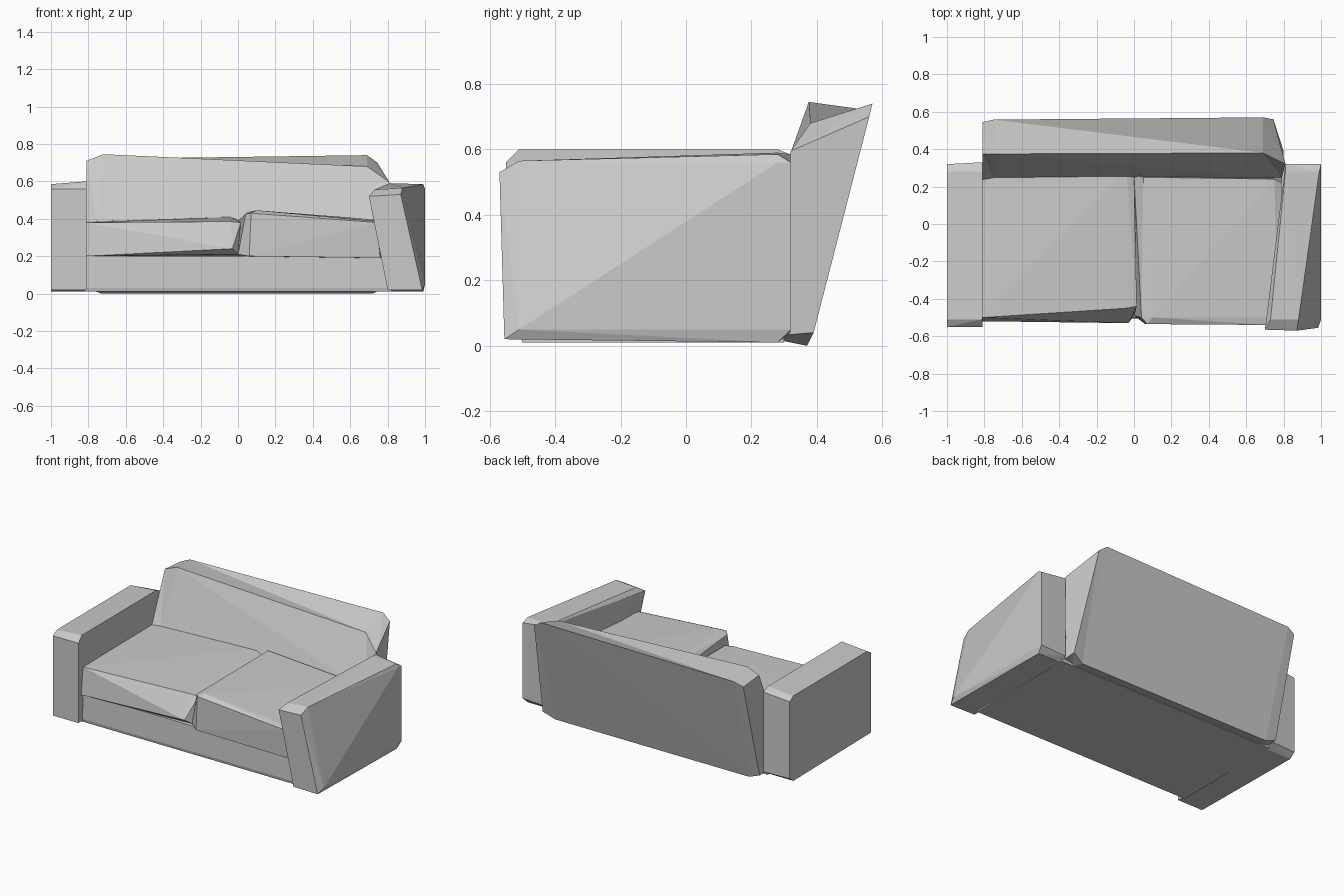
import bpy, bmesh


def finish(name, bm):
    bmesh.ops.recalc_face_normals(bm, faces=bm.faces)
    mesh = bpy.data.meshes.new(name)
    bm.to_mesh(mesh)
    bm.free()
    obj = bpy.data.objects.new(name, mesh)
    bpy.context.collection.objects.link(obj)
    return obj


def hull(name, points):
    """Faceted solid wrapped around a few corner points."""
    bm = bmesh.new()
    verts = [bm.verts.new(p) for p in points]
    res = bmesh.ops.convex_hull(bm, input=verts)
    loose = set(res["geom_interior"] + res["geom_unused"])
    bmesh.ops.delete(bm, geom=[v for v in loose if isinstance(v, bmesh.types.BMVert)],
                     context='VERTS')
    return finish(name, bm)


def loft(name, rings):
    """Skin between matching closed rings, capped at both ends."""
    bm = bmesh.new()
    rows = [[bm.verts.new(p) for p in ring] for ring in rings]
    n = len(rows[0])
    for a, b in zip(rows, rows[1:]):
        for i in range(n):
            j = (i + 1) % n
            # diagonal runs from a[i] to b[j]
            bm.faces.new((a[i], a[j], b[j]))
            bm.faces.new((a[i], b[j], b[i]))
    bm.faces.new(rows[0])
    bm.faces.new(rows[-1])
    return finish(name, bm)


# Base under the seat
hull("base", [(x, y, z) for x in (-0.82, 0.82) for y, z in
              ((-0.50, 0.01), (-0.505, 0.03), (-0.50, 0.20), (0.30, 0.01), (0.30, 0.20))])

# Left arm: chamfered block, slightly higher on the inside
hull("left_arm", [
    (-1, -0.55, 0.02), (-0.81, -0.55, 0.02), (-1, -0.55, 0.56), (-0.81, -0.55, 0.56),
    (-1, -0.51, 0.585), (-0.81, -0.51, 0.60), (-1, 0.28, 0.585), (-0.81, 0.28, 0.60),
    (-1, 0.32, 0.56), (-0.81, 0.33, 0.58), (-1, 0.32, 0.04), (-0.81, 0.33, 0.04),
    (-1, 0.28, 0.01), (-0.81, 0.28, 0.01)])

# Right arm: front leans in towards the seat at the top
hull("right_arm", [
    (0.80, -0.55, 0.02), (0.985, -0.555, 0.02), (1, -0.51, 0.05),
    (0.70, -0.565, 0.52), (0.87, -0.57, 0.53), (0.73, -0.51, 0.555), (0.88, -0.51, 0.565),
    (0.81, 0.28, 0.59), (0.99, 0.28, 0.585), (1, 0.28, 0.56), (1, 0.32, 0.56),
    (0.81, 0.32, 0.585), (0.81, 0.32, 0.04), (1, 0.32, 0.05),
    (0.81, 0.28, 0.01), (0.99, 0.28, 0.01)])

# Seat cushions, each with its own slump
hull("left_cushion", [
    (-0.81, -0.52, 0.20), (-0.03, -0.53, 0.24), (0.0, -0.49, 0.21),
    (-0.81, -0.50, 0.38), (-0.04, -0.45, 0.385), (0.015, -0.44, 0.38),
    (-0.81, 0.25, 0.385), (-0.04, 0.30, 0.41), (0.0, 0.27, 0.395),
    (-0.81, 0.27, 0.19), (0.0, 0.28, 0.19)])
hull("right_cushion", [
    (0.0, -0.49, 0.21), (0.06, -0.535, 0.20), (0.76, -0.53, 0.19),
    (0.04, -0.50, 0.425), (0.07, -0.535, 0.43), (0.10, -0.50, 0.445),
    (0.74, -0.54, 0.38), (0.77, -0.50, 0.385),
    (0.0, 0.26, 0.39), (0.05, 0.25, 0.435), (0.75, 0.24, 0.395), (0.79, 0.22, 0.375),
    (0.0, 0.28, 0.19), (0.79, 0.27, 0.19)])

# Leaning backrest: bottom back, top back, top front, seat line, bottom front
loft("backrest", [
    [(-0.81, 0.37, 0.03), (-0.81, 0.545, 0.695), (-0.81, 0.375, 0.71),
     (-0.81, 0.235, 0.38), (-0.81, 0.27, 0.03)],
    [(-0.73, 0.37, 0.0), (-0.75, 0.558, 0.72), (-0.72, 0.375, 0.745),
     (-0.75, 0.245, 0.38), (-0.73, 0.27, 0.02)],
    [(0.72, 0.37, 0.0), (0.69, 0.57, 0.74), (0.69, 0.38, 0.68),
     (0.72, 0.245, 0.38), (0.72, 0.27, 0.02)],
    [(0.80, 0.39, 0.04), (0.745, 0.56, 0.70), (0.81, 0.32, 0.595),
     (0.79, 0.25, 0.38), (0.80, 0.27, 0.03)]])
